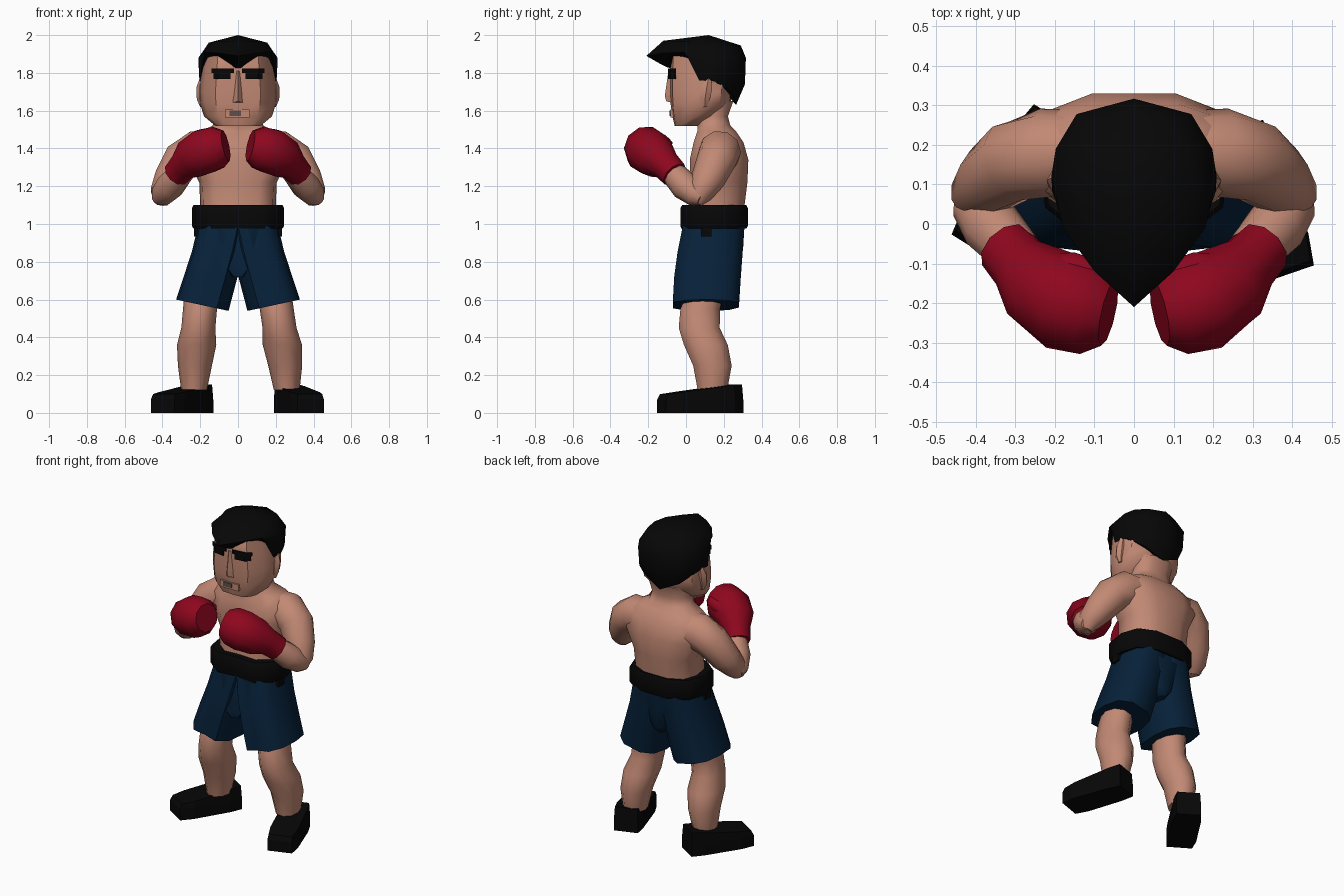
import bpy, bmesh, math
from mathutils import Vector, Matrix

cube = bpy.data.objects.get("Cube")
if cube:
    bpy.data.objects.remove(cube, do_unlink=True)


def material(name, colour):
    m = bpy.data.materials.new(name)
    m.use_nodes = True
    m.diffuse_color = (*colour, 1)
    m.node_tree.nodes["Principled BSDF"].inputs["Base Color"].default_value = (*colour, 1)
    return m


skin = material("skin", (0.54, 0.25, 0.175))
red = material("glove red", (0.27, 0.002, 0.013))
blue = material("shorts blue", (0.002, 0.015, 0.041))
black = material("black", (0.002, 0.002, 0.002))
grey = material("mouth grey", (0.11, 0.08, 0.07))


def loft(name, rings, mat, angle=40):
    """Skin a list of closed point rings; a one-point ring closes to a tip."""
    bm = bmesh.new()
    rows = [[bm.verts.new(p) for p in ring] for ring in rings]
    for a, b in zip(rows, rows[1:]):
        n = len(a)
        for i in range(n):
            j = (i + 1) % n
            bm.faces.new((a[i], a[j], b[0]) if len(b) == 1 else (a[i], a[j], b[j], b[i]))
    for row in (rows[0], rows[-1]):
        if len(row) > 2:
            bm.faces.new(row)
    bmesh.ops.recalc_face_normals(bm, faces=bm.faces)
    mesh = bpy.data.meshes.new(name)
    bm.to_mesh(mesh)
    bm.free()
    mesh.materials.append(mat)
    obj = bpy.data.objects.new(name, mesh)
    bpy.context.collection.objects.link(obj)
    if angle:
        bpy.ops.object.select_all(action='DESELECT')
        obj.select_set(True)
        bpy.context.view_layer.objects.active = obj
        bpy.ops.object.shade_smooth_by_angle(angle=math.radians(angle))


def mirrored(half):
    """Complete a half ring that starts and ends on the centre line."""
    return half + [(-p[0], *p[1:]) for p in half[-2:0:-1]]


HEAD = [(0, -1), (.58, -.92), (.87, -.48), (1, .1), (.85, .65), (.45, .95), (0, 1)]
BODY = [(0, -.95), (.55, -1), (.92, -.6), (1, .1), (.85, .7), (.4, 1), (0, 1)]


def stack(name, shape, levels, mat, angle=40):
    """Horizontal rings from (z, front y, back y, half width)."""
    rings = []
    for z, yf, yb, w in levels:
        c, r = (yf + yb) / 2, (yb - yf) / 2
        rings.append(mirrored([(x * w, c + y * r, z) for x, y in shape]))
    loft(name, rings, mat, angle)


def tube(name, path, mat, side=1, n=10):
    """Round limb along (x, y, z, radius) stations."""
    pts = [Vector((x * side, y, z)) for x, y, z, r in path]
    rings = []
    for i, p in enumerate(pts):
        t = (pts[min(i + 1, len(pts) - 1)] - pts[max(i - 1, 0)]).normalized()
        u = t.cross(Vector((0, 1, 0.3))).normalized()
        v = t.cross(u)
        r = path[i][3]
        rings.append([p + (u * math.cos(a) + v * math.sin(a)) * r
                      for a in (math.tau * k / n for k in range(n))])
    loft(name, rings, mat, 50)


def box(name, x0, x1, y0, y1, z0, z1, mat):
    loft(name, [[(x0, y0, z), (x1, y0, z), (x1, y1, z), (x0, y1, z)]
                for z in (z0, z1)], mat, 0)


# Torso with neck
stack("torso", BODY, [(1.0, 0, .30, .2), (1.1, .02, .31, .2), (1.22, .025, .325, .205),
                      (1.34, .02, .33, .265), (1.43, .04, .305, .265), (1.49, .06, .265, .2),
                      (1.52, .06, .235, .135), (1.57, .05, .222, .12),
                      (1.65, .05, .25, .13)], skin, 50)

# Head
stack("head", HEAD, [(1.52, -.06, .07, .12), (1.57, -.072, .15, .18), (1.64, -.082, .235, .202),
                     (1.70, -.084, .245, .206), (1.80, -.085, .255, .195), (1.90, -.08, .25, .183),
                     (1.96, -.03, .21, .11)], skin)

# Hair cap with a peak over the forehead
loft("hair", [
    mirrored([(0, -.1, 1.83), (.09, -.087, 1.89), (.175, 0, 1.9), (.203, .07, 1.76),
              (.195, .155, 1.755), (.125, .245, 1.69), (0, .265, 1.63)]),
    mirrored([(0, -.14, 1.85), (.095, -.095, 1.893), (.178, -.003, 1.903), (.207, .085, 1.79),
              (.2, .17, 1.775), (.14, .272, 1.75), (0, .312, 1.74)]),
    mirrored([(0, -.21, 1.89), (.1, -.12, 1.905), (.18, -.01, 1.91), (.209, .12, 1.88),
              (.198, .19, 1.87), (.145, .278, 1.87), (0, .317, 1.88)]),
    mirrored([(0, -.12, 1.97), (.07, -.06, 1.965), (.13, .02, 1.965), (.155, .1, 1.96),
              (.145, .18, 1.955), (.1, .25, 1.945), (0, .29, 1.945)]),
    [(0, .12, 2)]], black, 50)

# Nose, lips and mouth
loft("nose", [[(-.035, -.07, 1.64), (0, -.105, 1.65), (.035, -.07, 1.64)],
              [(-.03, -.07, 1.68), (0, -.112, 1.68), (.03, -.07, 1.68)],
              [(-.015, -.075, 1.81), (0, -.093, 1.81), (.015, -.075, 1.81)]], skin, 0)
box("lips", -.07, .06, -.083, -.05, 1.563, 1.605, skin)
box("mouth", -.045, .015, -.087, -.082, 1.573, 1.6, grey)

# Belt and seat of the shorts
stack("belt", BODY, [(.975, -.025, .32, .235), (.99, -.03, .327, .244),
                     (1.085, -.03, .327, .244), (1.1, -.02, .32, .235)], black)
stack("shorts_seat", BODY, [(1.0, -.015, .31, .2), (.88, -.033, .303, .15),
                            (.76, -.05, .29, .09), (.72, -.04, .27, .04)], blue, 60)

for side, label in ((1, "left"), (-1, "right")):
    # Ears, eyes and brows
    tube(label + "_ear", [(.185, .1, 1.62, .015), (.188, .1, 1.66, .03),
                          (.188, .11, 1.72, .033), (.185, .12, 1.77, .018)], skin, side, 6)
    for part, x0, x1, z0, z1 in (("eye", .04, .13, 1.768, 1.8), ("brow", .022, .14, 1.8, 1.823)):
        outline = [(x0, -.094), (.105, -.084), (x1, -.06),
                   (x1, -.052), (.105, -.076), (x0, -.086)]
        loft(f"{label}_{part}", [[(x * side, y, z) for x, y in outline] for z in (z0, z1)],
             black, 0)

    # Belt tab
    box(label + "_belt_tab", side * .212, side * .234, .08, .135, .935, .98, black)

    # Bent arm
    tube(label + "_upper_arm", [(.1, .185, 1.39, .1), (.225, .18, 1.385, .113),
                                (.3, .16, 1.335, .105), (.36, .115, 1.235, .09),
                                (.398, .07, 1.16, .07), (.405, .05, 1.11, .035)], skin, side)
    tube(label + "_forearm", [(.425, .085, 1.13, .035), (.405, .055, 1.15, .062),
                              (.36, -.005, 1.2, .077), (.31, -.06, 1.26, .068),
                              (.27, -.1, 1.3, .06)], skin, side)

    # Boxing glove and thumb
    tube(label + "_glove", [(.325, -.06, 1.262, .074), (.285, -.105, 1.31, .08),
                            (.24, -.155, 1.35, .112), (.175, -.198, 1.385, .125),
                            (.11, -.215, 1.405, .117), (.065, -.225, 1.415, .085)], red, side)
    tube(label + "_glove_thumb", [(.24, -.11, 1.37, .035), (.15, -.115, 1.42, .045),
                                  (.09, -.13, 1.43, .035)], red, side, 8)

    # Flared shorts leg with a slanted hem
    rings = []
    for z, x0, x1, yf, yb, slant in ((.99, -.06, .212, -.017, .31, 0), (.85, -.03, .245, -.045, .3, 0),
                                     (.72, .005, .285, -.062, .29, .01), (.57, .05, .328, -.07, .28, .03)):
        rings.append([(side * ((x0 + x1) / 2 + x * (x1 - x0) / 2),
                       (yf + yb) / 2 + y * (yb - yf) / 2, z + x * slant)
                      for x, y in mirrored(BODY)])
    loft(label + "_shorts_leg", rings, blue, 60)

    # Lower leg: knee, calf and ankle
    rings = []
    for z, cx, cy, rx, ry in ((.66, .19, .11, .09, .1), (.55, .205, .075, .09, .11),
                              (.45, .22, .07, .09, .114), (.36, .235, .105, .104, .122),
                              (.25, .25, .14, .09, .107), (.12, .258, .14, .068, .082)):
        cx = cx if side > 0 else .6 * cx + .078
        rings.append([(side * (cx + rx * math.cos(a)), cy + ry * math.sin(a), z)
                      for a in (math.tau * k / 10 for k in range(10))])
    loft(label + "_leg", rings, skin, 60)

# Shoes, turned outwards
for label, heel, yaw in (("left", (.258, .24, 0), 19), ("right", (-.192, .265, 0), -32)):
    place = Matrix.Translation(heel) @ Matrix.Rotation(math.radians(yaw), 4, 'Z')
    sole = [(.072, 0), (.083, -.08), (.087, -.31), (.074, -.39)]
    sole += [(-x, y) for x, y in reversed(sole)]
    rings = [[place @ Vector((x, y, 0)) for x, y in sole],
             [place @ Vector((x, y, .07)) for x, y in sole],
             [place @ Vector((x * .94, y * .95 - .005, .15 + y * .13)) for x, y in sole]]
    loft(label + "_shoe", rings, black, 0)
